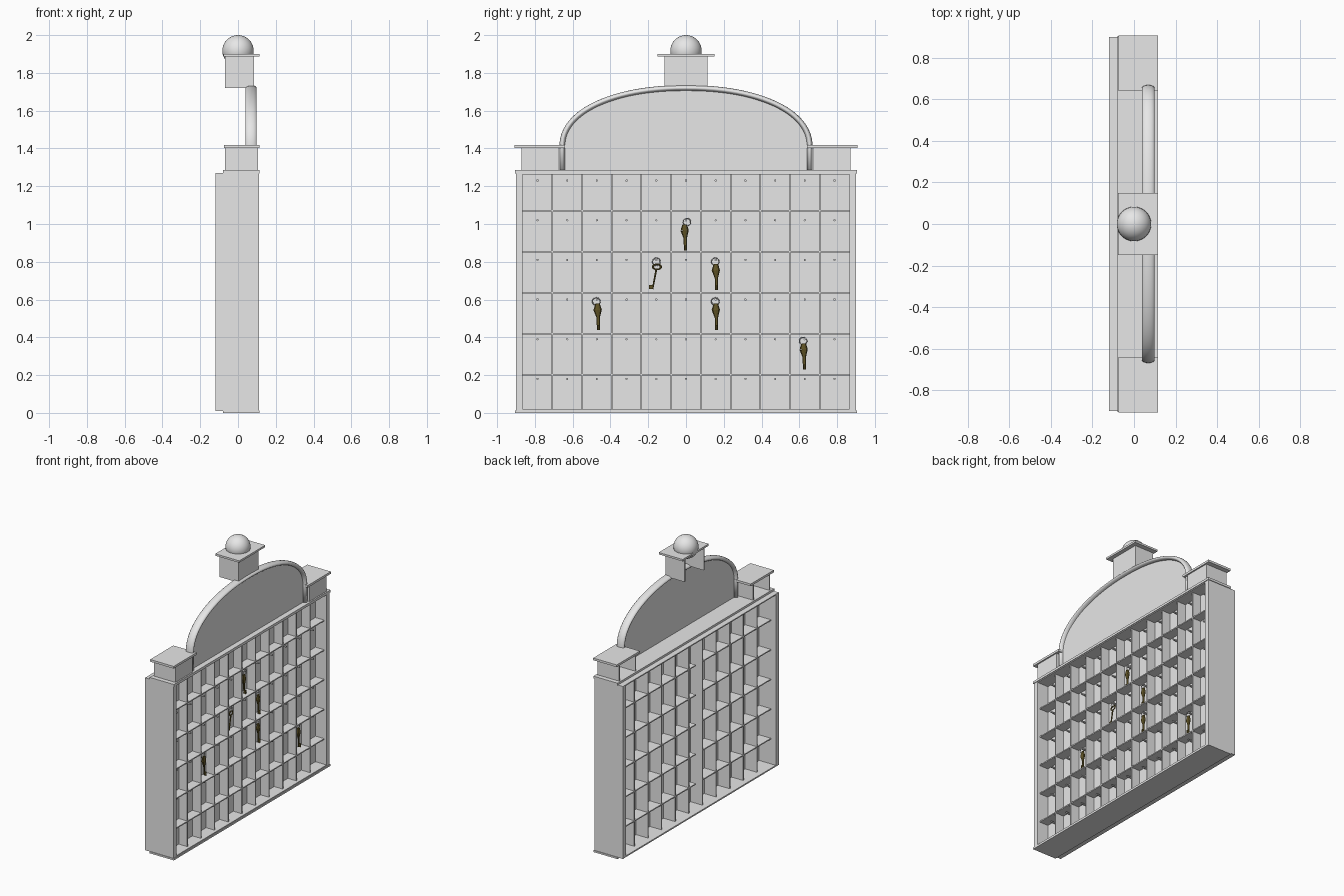
import bpy, bmesh, math
from mathutils import Matrix, Vector

if "Cube" in bpy.data.objects:
    bpy.data.objects.remove(bpy.data.objects["Cube"])


def material(name, col):
    m = bpy.data.materials.new(name)
    m.diffuse_color = (*col, 1)
    m.use_nodes = True
    m.node_tree.nodes["Principled BSDF"].inputs["Base Color"].default_value = m.diffuse_color
    return m


GREY = material("pale grey", (0.8, 0.8, 0.8))
BRASS = material("dark brass", (0.12, 0.09, 0.02))


def add(name, bm, mat=GREY, smooth=False):
    bmesh.ops.recalc_face_normals(bm, faces=bm.faces)
    me = bpy.data.meshes.new(name)
    bm.to_mesh(me)
    bm.free()
    me.materials.append(mat)
    for p in me.polygons:
        p.use_smooth = smooth
    ob = bpy.data.objects.new(name, me)
    bpy.context.collection.objects.link(ob)
    return ob


def box(bm, x0, x1, y0, y1, z0, z1):
    m = Matrix.Translation(((x0 + x1) / 2, (y0 + y1) / 2, (z0 + z1) / 2))
    bmesh.ops.create_cube(bm, size=1, matrix=m @ Matrix.Diagonal((x1 - x0, y1 - y0, z1 - z0, 1)))


def boxes(name, *dims):
    bm = bmesh.new()
    for d in dims:
        box(bm, *d)
    return add(name, bm)


def rod(bm, a, b, r1, r2, seg=8):
    a, b = Vector(a), Vector(b)
    d = b - a
    m = Matrix.Translation((a + b) / 2) @ d.to_track_quat('Z', 'Y').to_matrix().to_4x4()
    bmesh.ops.create_cone(bm, cap_ends=True, segments=seg, radius1=r1, radius2=r2,
                          depth=d.length, matrix=m)


def torus(bm, c, R, r, sy=1.0, n=20, k=6):
    # ring lying in the y-z plane
    rows = []
    for i in range(n):
        a = 2 * math.pi * i / n
        rows.append([bm.verts.new((c[0] + r * math.sin(2 * math.pi * j / k),
                     c[1] + sy * (R + r * math.cos(2 * math.pi * j / k)) * math.cos(a),
                     c[2] + (R + r * math.cos(2 * math.pi * j / k)) * math.sin(a))) for j in range(k)])
    for i in range(n):
        for j in range(k):
            p, q = rows[i], rows[(i + 1) % n]
            bm.faces.new((p[j], q[j], q[(j + 1) % k], p[(j + 1) % k]))


COLS = 11
PITCH = 1.73 / COLS
div_y = [-0.865 + PITCH * i for i in range(1, COLS)]
shelf_z = [0.203 + 0.2165 * i for i in range(5)]
PANEL = 0.02   # front surface of the board behind the hooks

# cabinet shell
for s, n in ((-1, "left"), (1, "right")):
    boxes(n + "_side", (-0.12, 0.11, *sorted((s * 0.865, s * 0.9)), 0.01, 1.27))
boxes("cabinet_floor", (-0.12, 0.11, -0.866, 0.866, 0.01, 0.02))
boxes("cabinet_top", (-0.12, 0.11, -0.866, 0.866, 1.262, 1.27))
boxes("base_plate", (-0.08, 0.115, -0.905, 0.905, 0, 0.012))
boxes("cornice", (-0.08, 0.115, -0.905, 0.905, 1.268, 1.285))
boxes("back_board", (PANEL - 0.006, PANEL, -0.866, 0.866, 0.015, 1.265))

# pigeonhole grid, the shelves interrupted behind the middle column
boxes("dividers", *[(-0.08, 0.088, y - 0.004, y + 0.004, 0, 1.265) for y in div_y])
boxes("shelves", *[d for z in shelf_z for d in (
    (PANEL - 0.003, 0.09, -0.866, 0.866, z - 0.004, z + 0.004),
    (-0.08, PANEL, -0.866, -PITCH / 2, z - 0.004, z + 0.004),
    (-0.08, PANEL, 0, 0.866, z - 0.004, z + 0.004))])

# hooks
bm = bmesh.new()
for c in range(COLS):
    for r in range(6):
        y, z = -0.865 + PITCH * (c + 0.5), 0.18 + 0.21 * r
        rod(bm, (PANEL - 0.002, y, z), (0.06, y, z), 0.006, 0.006)
add("hooks", bm)


# hollow pedestals, open towards the wall
def pedestal(name, x1, y0, y1, z0, z1):
    t = 0.008
    boxes(name, (x1 - t, x1, y0, y1, z0, z1), (-0.07, x1 - t, y0, y0 + t, z0, z1),
          (-0.07, x1 - t, y1 - t, y1, z0, z1))


for s, n in ((-1, "left"), (1, "right")):
    pedestal(n + "_pedestal", 0.105, *sorted((s * 0.675, s * 0.872)), 1.285, 1.403)
    boxes(n + "_pedestal_cap", (-0.075, 0.115, *sorted((s * 0.64, s * 0.907)), 1.402, 1.418))
pedestal("crown_block", 0.085, -0.115, 0.115, 1.72, 1.888)
boxes("crown_cap", (-0.078, 0.115, -0.15, 0.15, 1.886, 1.9))

# arch outline
N = 48
arc = []
for i in range(N + 1):
    a = math.pi * i / N
    c, s = math.cos(a), math.sin(a)
    e = 2 / 2.15
    arc.append((math.copysign(abs(c) ** e, c) * 0.655, 1.41 + 0.31 * max(s, 0) ** e))
path = [(0.655, 1.285)] + arc + [(-0.655, 1.285)]

# arch panel
bm = bmesh.new()
f = bm.faces.new([bm.verts.new((0.06, y, z)) for y, z in path])
g = bmesh.ops.extrude_face_region(bm, geom=[f])
bmesh.ops.translate(bm, vec=(0.016, 0, 0), verts=[v for v in g["geom"] if isinstance(v, bmesh.types.BMVert)])
add("arch_panel", bm)

# rounded arch rim, oval in section
bm = bmesh.new()
K, rows = 14, []
for i, (y, z) in enumerate(path):
    p, q = path[max(i - 1, 0)], path[min(i + 1, len(path) - 1)]
    t = Vector((q[0] - p[0], q[1] - p[1])).normalized()
    ny, nz = t.y, -t.x
    row = []
    for j in range(K):
        a = 2 * math.pi * j / K
        w = 0.015 * math.cos(a)
        row.append(bm.verts.new((0.069 + 0.031 * math.sin(a), y + ny * w, z + nz * w)))
    rows.append(row)
for p, q in zip(rows, rows[1:]):
    for j in range(K):
        bm.faces.new((p[j], q[j], q[(j + 1) % K], p[(j + 1) % K]))
bm.faces.new(rows[0])
bm.faces.new(rows[-1])
add("arch_rim", bm, smooth=True)

# ball finial
bm = bmesh.new()
bmesh.ops.create_uvsphere(bm, u_segments=32, v_segments=16, radius=0.083,
                          matrix=Matrix.Translation((0, 0, 1.917)))
add("ball_finial", bm, smooth=True)

# keys on rings: y, z of the ring, sideways lean, seen flat or turned
keys = [(0.005, 1.01, -0.02, False), (-0.157, 0.80, -0.02, True), (0.155, 0.80, 0.005, False),
        (-0.475, 0.59, 0.012, False), (0.155, 0.59, 0.005, False), (0.62, 0.38, 0.005, False)]
for i, (y, z, lean, flat) in enumerate(keys):
    bm = bmesh.new()
    torus(bm, (0.05, y, z), 0.02, 0.0025)
    add("key_ring_%d" % (i + 1), bm, smooth=True)
    bm = bmesh.new()
    x, ey = 0.052, y + lean
    if flat:
        torus(bm, (x, y + 0.003, z - 0.027), 0.014, 0.004, sy=1.5)
        rod(bm, (x, y, z - 0.04), (x, ey, z - 0.145), 0.005, 0.004)
        box(bm, x - 0.003, x + 0.003, ey - 0.018, ey, z - 0.145, z - 0.122)
    else:
        # turned bow narrowing into the shaft
        my = y + lean * 0.6
        rod(bm, (x, my, z - 0.012), (x, my, z - 0.045), 0.012, 0.022)
        rod(bm, (x, my, z - 0.045), (x, my + 0.003, z - 0.085), 0.022, 0.009)
        rod(bm, (x, my + 0.003, z - 0.08), (x, my + 0.004, z - 0.15), 0.009, 0.008)
        bmesh.ops.scale(bm, vec=(0.5, 1, 1), space=Matrix.Translation((-x, 0, 0)), verts=bm.verts)
        box(bm, x, x + 0.015, my, my + 0.008, z - 0.15, z - 0.125)
    add("key_%d" % (i + 1), bm, BRASS)
